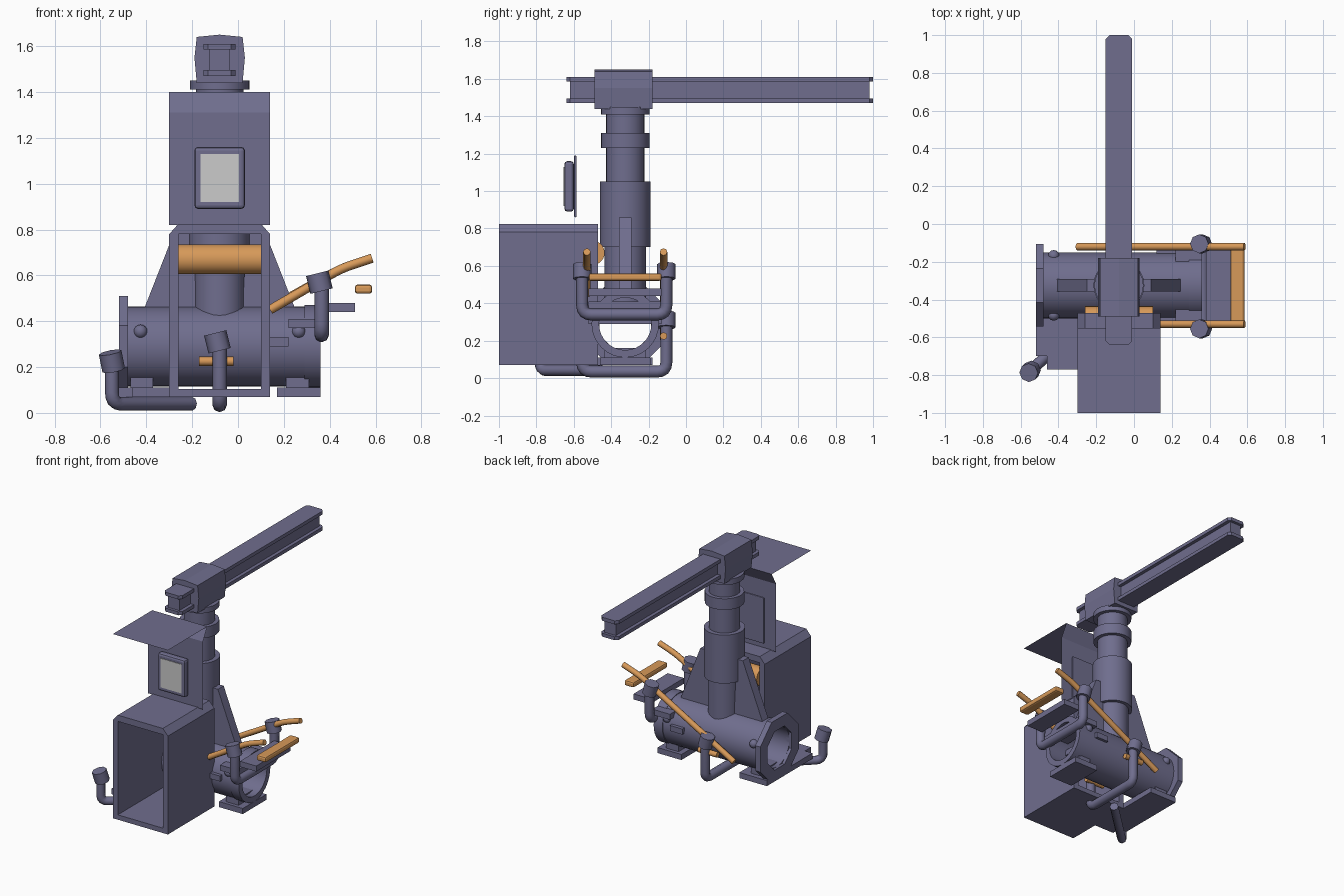
import bpy, bmesh, math
from mathutils import Vector

if "Cube" in bpy.data.objects:
    bpy.data.objects.remove(bpy.data.objects["Cube"])


def material(name, rgb):
    m = bpy.data.materials.new(name)
    m.use_nodes = True
    m.diffuse_color = (*rgb, 1)
    m.node_tree.nodes["Principled BSDF"].inputs["Base Color"].default_value = (*rgb, 1)
    return m


STEEL = material("violet grey steel", (0.16, 0.155, 0.27))
ORANGE = material("safety orange", (0.68, 0.32, 0.10))
GLASS = material("pale glass", (0.60, 0.60, 0.60))

CX, CY = -0.08, -0.325      # column axis
PZ = 0.29                   # drum axis height
RAILS = (-0.53, -0.12)      # y of the two handrails


def finish(name, bm, mat, smooth=True):
    bmesh.ops.recalc_face_normals(bm, faces=bm.faces)
    me = bpy.data.meshes.new(name)
    bm.to_mesh(me)
    bm.free()
    me.materials.append(mat)
    if smooth:
        me.shade_smooth()
        me.set_sharp_from_angle(angle=math.radians(35))
    ob = bpy.data.objects.new(name, me)
    bpy.context.collection.objects.link(ob)
    return ob


def box(name, x, y, z, mat=STEEL, bevel=0):
    bm = bmesh.new()
    bmesh.ops.create_cube(bm, size=1)
    for v in bm.verts:
        v.co = [r[0] + (c + 0.5) * (r[1] - r[0]) for c, r in zip(v.co, (x, y, z))]
    ob = finish(name, bm, mat, False)
    if bevel:
        mod = ob.modifiers.new("bevel", "BEVEL")
        mod.width, mod.segments = bevel, 2
    return ob


def prism(name, pts, axis, lo, hi, mat=STEEL):
    """Extrude a 2D outline along x or y."""
    bm = bmesh.new()

    def put(p, t):
        return bm.verts.new((t, p[0], p[1]) if axis == "x" else (p[0], t, p[1]))
    a, b = [put(p, lo) for p in pts], [put(p, hi) for p in pts]
    bm.faces.new(a)
    bm.faces.new(b)
    for i in range(len(pts)):
        j = (i + 1) % len(pts)
        bm.faces.new((a[i], a[j], b[j], b[i]))
    return finish(name, bm, mat, False)


def lathe(name, profile, origin, axis="z", sides=24, closed=False, phase=0.0, mat=STEEL):
    """Spin a (radius, height) profile round an axis."""
    bm = bmesh.new()
    rings = []
    for r, h in profile:
        ring = []
        for i in range(sides):
            a = 2 * math.pi * (i + phase) / sides
            u, v = r * math.cos(a), r * math.sin(a)
            co = Vector((u, v, h)) if axis == "z" else Vector((h, u, v))
            ring.append(bm.verts.new(co + Vector(origin)))
        rings.append(ring)
    pairs = list(zip(rings, rings[1:]))
    if closed:
        pairs.append((rings[-1], rings[0]))
    else:
        bm.faces.new(rings[0])
        bm.faces.new(rings[-1])
    for a, b in pairs:
        for i in range(sides):
            j = (i + 1) % sides
            bm.faces.new((a[i], a[j], b[j], b[i]))
    return finish(name, bm, mat, sides > 8)


def tube(name, pts, radius, mat=STEEL, bend=0.05):
    """Round pipe along a path with rounded corners."""
    pts = [Vector(p) for p in pts]
    path = [pts[0]]
    for p, q, r in zip(pts, pts[1:], pts[2:]):
        a, b = q + (p - q).normalized() * bend, q + (r - q).normalized() * bend
        for k in range(5):
            t = k / 4
            path.append(a * (1 - t) ** 2 + q * 2 * t * (1 - t) + b * t * t)
    path.append(pts[-1])
    cu = bpy.data.curves.new(name, "CURVE")
    cu.dimensions = "3D"
    cu.bevel_depth, cu.bevel_resolution, cu.use_fill_caps = radius, 2, True
    sp = cu.splines.new("POLY")
    sp.points.add(len(path) - 1)
    for s, p in zip(sp.points, path):
        s.co = (*p, 1)
    sp.use_smooth = True
    cu.materials.append(mat)
    ob = bpy.data.objects.new(name, cu)
    bpy.context.collection.objects.link(ob)
    return ob


def clamp(name, centre, direction, length=0.08, radius=0.05):
    c, d = Vector(centre), Vector(direction).normalized() * length / 2
    return tube(name, [c - d, c + d], radius)


# Booth: chamfered shell, open at front and back
outer = [(-0.30, 0.07), (0.14, 0.07), (0.14, 0.78), (0.10, 0.825), (-0.26, 0.825), (-0.30, 0.78)]
inner = [(-0.26, 0.105), (0.10, 0.105), (0.10, 0.78), (0.10, 0.78), (-0.26, 0.78), (-0.26, 0.78)]
bm = bmesh.new()
loops = [[bm.verts.new((px, y, pz)) for px, pz in pts]
         for pts, y in ((outer, -1), (outer, -0.47), (inner, -0.47), (inner, -1))]
for a, b in zip(loops, loops[1:] + loops[:1]):
    for i in range(6):
        j = (i + 1) % 6
        bm.faces.new((a[i], a[j], b[j], b[i]))
bmesh.ops.remove_doubles(bm, verts=bm.verts, dist=0.0001)
finish("booth_shell", bm, STEEL, False)

# Sheet panel above the booth, folding into a flat canopy
bm = bmesh.new()
rows = [[bm.verts.new((x, y, z)) for x in (-0.30, 0.14)]
        for y, z in ((-0.60, 0.82), (-0.60, 1.31), (-0.55, 1.40), (-1.0, 1.40))]
for a, b in zip(rows, rows[1:]):
    bm.faces.new((a[0], a[1], b[1], b[0]))
finish("canopy_sheet", bm, STEEL, False)

# Window
box("window_frame", (-0.19, 0.03), (-0.65, -0.60), (0.89, 1.16), bevel=0.015)
box("window_back_plate", (-0.21, 0.05), (-0.598, -0.585), (0.86, 1.19), bevel=0.005)
box("window_glass", (-0.163, 0.005), (-0.654, -0.645), (0.92, 1.13), GLASS)

# Padded roll inside the booth
lathe("orange_roll", [(0.065, -0.26), (0.065, 0.10)], (0, -0.50, 0.67), "x", mat=ORANGE)

# Hollow drum with octagonal flange
lathe("drum", [(0.175, -0.50), (0.175, 0.36), (0.14, 0.36), (0.14, -0.50)],
      (0, CY, PZ), "x", 32, True)
lathe("drum_flange", [(0.237, -0.52), (0.237, -0.48), (0.15, -0.48), (0.15, -0.52)],
      (0, CY, PZ), "x", 8, True, 0.5)
lathe("drum_band", [(0.18, 0.29), (0.18, 0.36), (0.14, 0.36), (0.14, 0.29)],
      (0, CY, PZ), "x", 32, True)
for x in (-0.425, 0.265):
    for s in (-1, 1):
        bm = bmesh.new()
        bmesh.ops.create_uvsphere(bm, u_segments=12, v_segments=8, radius=0.03)
        bmesh.ops.translate(bm, verts=bm.verts, vec=(x, CY + s * 0.157, 0.355))
        finish("drum_rivet", bm, STEEL)

# Base plates
prism("left_base_plate", [(-0.52, 0.07), (-0.30, 0.07), (-0.30, 0.11), (-0.52, 0.11)],
      "y", -0.70, -0.18)
box("left_base_step", (-0.46, -0.30), (-0.77, -0.70), (0.07, 0.11))
box("right_base_plate", (0.17, 0.36), (-0.46, -0.19), (0.07, 0.11))
for x in (-0.42, 0.26):
    box("drum_foot", (x - 0.05, x + 0.05), (CY - 0.11, CY + 0.11), (0.10, 0.16))

# Column: stepped tiers
lathe("column", [(0.11, 0.40), (0.11, 0.70), (0.135, 0.70), (0.135, 1.05), (0.103, 1.05),
                 (0.103, 1.23), (0.13, 1.23), (0.13, 1.31), (0.103, 1.31), (0.103, 1.41),
                 (0.13, 1.41), (0.13, 1.45)], (CX, CY, 0))
for s in (-1, 1):
    pts = [(CX + s * dx, z) for dx, z in ((0.10, 0.44), (0.335, 0.44), (0.17, 0.86), (0.12, 0.86))]
    prism("column_gusset", pts, "y", CY - 0.033, CY + 0.033)

# Swivel head and I-beam jib
half = [(0.10, 1.44), (0.11, 1.55), (0.10, 1.64)]
head = [(CX + u, z) for u, z in half] + [(CX, 1.65)] + [(CX - u, z) for u, z in half[::-1]]
prism("swivel_head", head, "y", -0.49, -0.18)
box("jib_web", (-0.125, -0.035), (-0.62, 0.98), (1.49, 1.59))
for name, z in (("jib_bottom_flange", 1.47), ("jib_top_flange", 1.585)):
    bm = bmesh.new()
    outline = [(-0.15, -0.62), (-0.13, -0.64), (-0.03, -0.64), (-0.01, -0.62),
               (-0.01, 0.98), (-0.03, 1.0), (-0.13, 1.0), (-0.15, 0.98)]
    f = bm.faces.new([bm.verts.new((x, y, z)) for x, y in outline])
    ext = bmesh.ops.extrude_face_region(bm, geom=[f])["geom"]
    bmesh.ops.translate(bm, verts=[v for v in ext if isinstance(v, bmesh.types.BMVert)],
                        vec=(0, 0, 0.025))
    finish(name, bm, STEEL, False)

# Stair treads, the top one orange
for i, (x0, x1, z) in enumerate(((0.12, 0.22, 0.31), (0.22, 0.36, 0.39), (0.38, 0.51, 0.46))):
    box(f"tread_{i + 1}", (x0, x1), (-0.52, -0.13), (z - 0.02, z + 0.02))
box("top_tread", (0.51, 0.585), (-0.52, -0.13), (0.52, 0.56), ORANGE, 0.012)

# Handrails
for y, start in zip(RAILS, ((0.14, 0.45), (-0.30, 0.21))):
    tube("handrail", [(start[0], y, start[1]), (0.45, y, 0.63), (0.585, y, 0.675)], 0.02, ORANGE)
    tube("rail_stub", [(-0.17, y, 0.225), (-0.02, y, 0.225)], 0.02, ORANGE)

# U-shaped pipe brackets with clamps on the handrails
for name, x, low, top in (("upper", 0.365, 0.34, 0.56), ("lower", CX, 0.035, 0.30)):
    ys = (-0.555, -0.105)
    tube(name + "_bracket", [(x, ys[0], top), (x, ys[0], low), (x, ys[1], low), (x, ys[1], top)], 0.032)
    for y in ys:
        clamp(name + "_clamp", (x - 0.01, y, top + 0.01), (-0.25, 0, 1))

# Outlying elbow pipe at the corner
tube("elbow_pipe", [(-0.55, -0.78, 0.20), (-0.55, -0.78, 0.04), (-0.20, -0.45, 0.04)], 0.03)
clamp("elbow_clamp", (-0.55, -0.78, 0.225), (-0.2, -0.2, 1))
